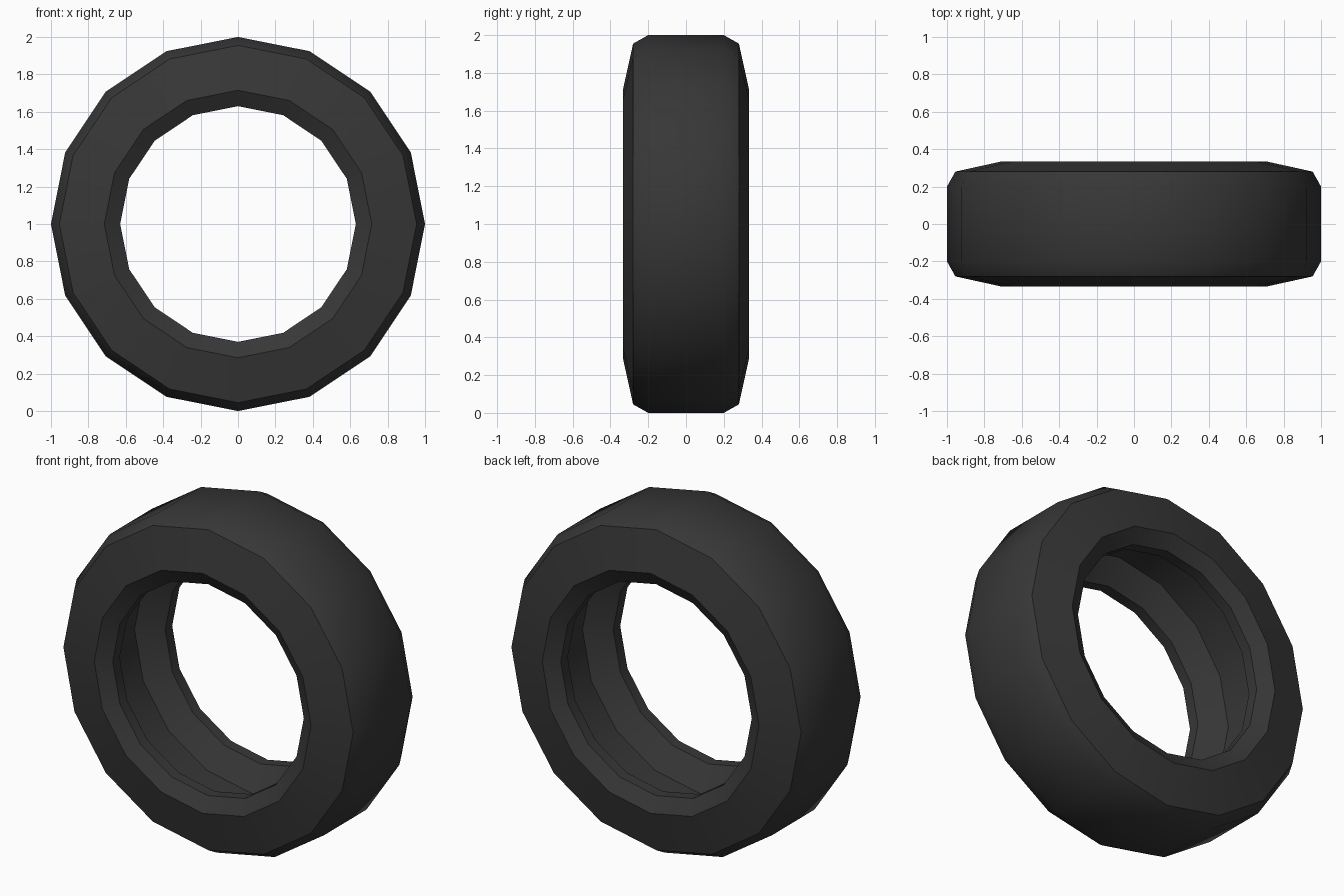
import bpy, bmesh, math

if "Cube" in bpy.data.objects:
    bpy.data.objects.remove(bpy.data.objects["Cube"])

SIDES = 16
# half cross-section (radius, y) from tread to the inner cavity
half = [(1.0, 0.20), (0.955, 0.28), (0.715, 0.333),
        (0.63, 0.28), (0.63, 0.214), (0.77, 0.125)]
# mirror it into a closed section
profile = half + [(r, -y) for r, y in reversed(half)]

# rubber colour
rubber = bpy.data.materials.new("black_rubber")
rubber.diffuse_color = (0.038, 0.038, 0.038, 1)
rubber.use_nodes = True
rubber.node_tree.nodes["Principled BSDF"].inputs["Base Color"].default_value = rubber.diffuse_color

# tyre: section revolved around the y axis
bm = bmesh.new()
rings = []
for i in range(SIDES):
    a = 2 * math.pi * i / SIDES
    rings.append([bm.verts.new((r * math.sin(a), y, 1 + r * math.cos(a)))
                  for r, y in profile])
n = len(profile)
for i in range(SIDES):
    p, q = rings[i], rings[(i + 1) % SIDES]
    for j in range(n):
        k = (j + 1) % n
        bm.faces.new((p[j], p[k], q[k], q[j]))
bmesh.ops.recalc_face_normals(bm, faces=bm.faces)
mesh = bpy.data.meshes.new("tyre")
bm.to_mesh(mesh)
bm.free()
mesh.materials.append(rubber)
tyre = bpy.data.objects.new("tyre", mesh)
bpy.context.collection.objects.link(tyre)

# smooth tread, crisp rims
bpy.context.view_layer.objects.active = tyre
tyre.select_set(True)
bpy.ops.object.shade_smooth_by_angle(angle=math.radians(30))
